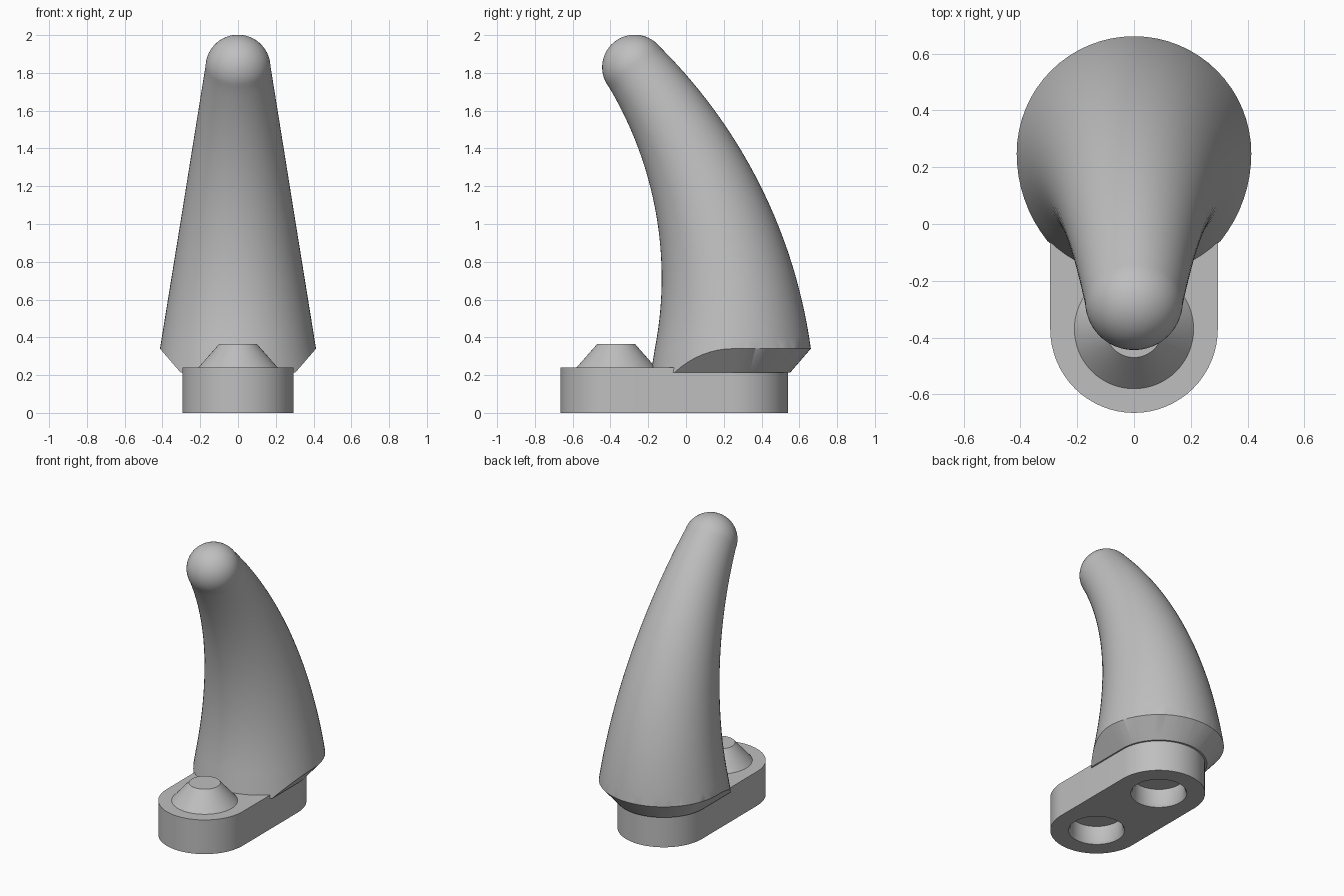
import bpy, bmesh
from math import sin, cos, asin, pi, radians

cube = bpy.data.objects.get("Cube")
if cube:
    bpy.data.objects.remove(cube, do_unlink=True)

SEG = 64
grey = bpy.data.materials.new("plain grey")
grey.use_nodes = True
colour = (0.52, 0.52, 0.52, 1)
grey.diffuse_color = colour
grey.node_tree.nodes["Principled BSDF"].inputs["Base Color"].default_value = colour


def loft(name, rings):
    """Skin a list of equal-length point rings and cap both ends."""
    bm = bmesh.new()
    loops = [[bm.verts.new(p) for p in ring] for ring in rings]
    for a, b in zip(loops, loops[1:]):
        for i in range(len(a)):
            j = (i + 1) % len(a)
            bm.faces.new((a[i], a[j], b[j], b[i]))
    bm.faces.new(loops[0][::-1])
    bm.faces.new(loops[-1])
    bmesh.ops.recalc_face_normals(bm, faces=bm.faces)
    mesh = bpy.data.meshes.new(name)
    bm.to_mesh(mesh)
    bm.free()
    mesh.materials.append(grey)
    obj = bpy.data.objects.new(name, mesh)
    bpy.context.collection.objects.link(obj)
    return obj


def circle(y, z, r, tilt=0):
    """Ring in a plane leaned towards the front by tilt."""
    pts = []
    for i in range(SEG):
        a = 2 * pi * i / SEG
        pts.append((r * cos(a), y + r * sin(a) * cos(tilt), z + r * sin(a) * sin(tilt)))
    return pts


def slot(r, back, front, z, square=False):
    """Stadium outline; the front end can be square."""
    half = SEG // 2
    pts = [(r * cos(pi * i / half), back + r * sin(pi * i / half), z) for i in range(half + 1)]
    if square:
        return pts + [(-r, front, z), (r, front, z)]
    return pts + [(r * cos(pi + pi * i / half), front + r * sin(pi + pi * i / half), z)
                  for i in range(half + 1)]


def boolean(obj, cutter, operation):
    mod = obj.modifiers.new("cut", "BOOLEAN")
    mod.operation, mod.solver, mod.object = operation, "EXACT", cutter
    activate(obj)
    bpy.ops.object.modifier_apply(modifier=mod.name)
    bpy.data.objects.remove(cutter, do_unlink=True)


def activate(obj):
    bpy.ops.object.select_all(action="DESELECT")
    obj.select_set(True)
    bpy.context.view_layer.objects.active = obj


BACK, FRONT = 0.245, -0.37

# Slot-shaped base with two chamfered sockets underneath
base = loft("base", [slot(0.295, BACK, FRONT, z) for z in (0, 0.24)])
for y in (BACK, FRONT):
    socket = loft("socket_cutter", [circle(y, z, r) for z, r in
                                    ((-0.02, 0.19), (0.02, 0.167), (0.125, 0.167))])
    boolean(base, socket, "DIFFERENCE")

# Tapered locating stud
stud = loft("stud", [circle(FRONT, 0.23, 0.21), circle(FRONT, 0.24, 0.21),
                     circle(FRONT, 0.365, 0.1)])

# Curved horn: tapering arc ending in a rounded tip
foot_y, foot_z, foot_r, tip_r = 0.248, 0.34, 0.413, 0.172
arc_r, rise = 2.395, 1.49
lean = asin(rise / arc_r)
taper = (foot_r - tip_r) / rise
rings = [circle(foot_y, 0.2, foot_r + taper * (foot_z - 0.2))]
steps = 28
for i in range(steps + 1):
    t = lean * i / steps
    h = arc_r * sin(t)
    rings.append(circle(foot_y - arc_r * (1 - cos(t)), foot_z + h, foot_r - taper * h, t))
tip_y, tip_z = foot_y - arc_r * (1 - cos(lean)), foot_z + rise
for i in range(1, 14):
    a = radians(88) * i / 13
    d = tip_r * sin(a)
    rings.append(circle(tip_y - d * sin(lean), tip_z + d * cos(lean), tip_r * cos(a), lean))
horn = loft("horn", rings)

# Sloped underside of the horn, open towards the front
slope = 0.864
trim = loft("trim_cutter", [slot(0.305 + slope * h, foot_y, -1, 0.215 + h, True)
                            for h in (0, 2)])
boolean(horn, trim, "INTERSECT")

for obj in (base, stud, horn):
    activate(obj)
    bpy.ops.object.shade_smooth_by_angle(angle=radians(30))
